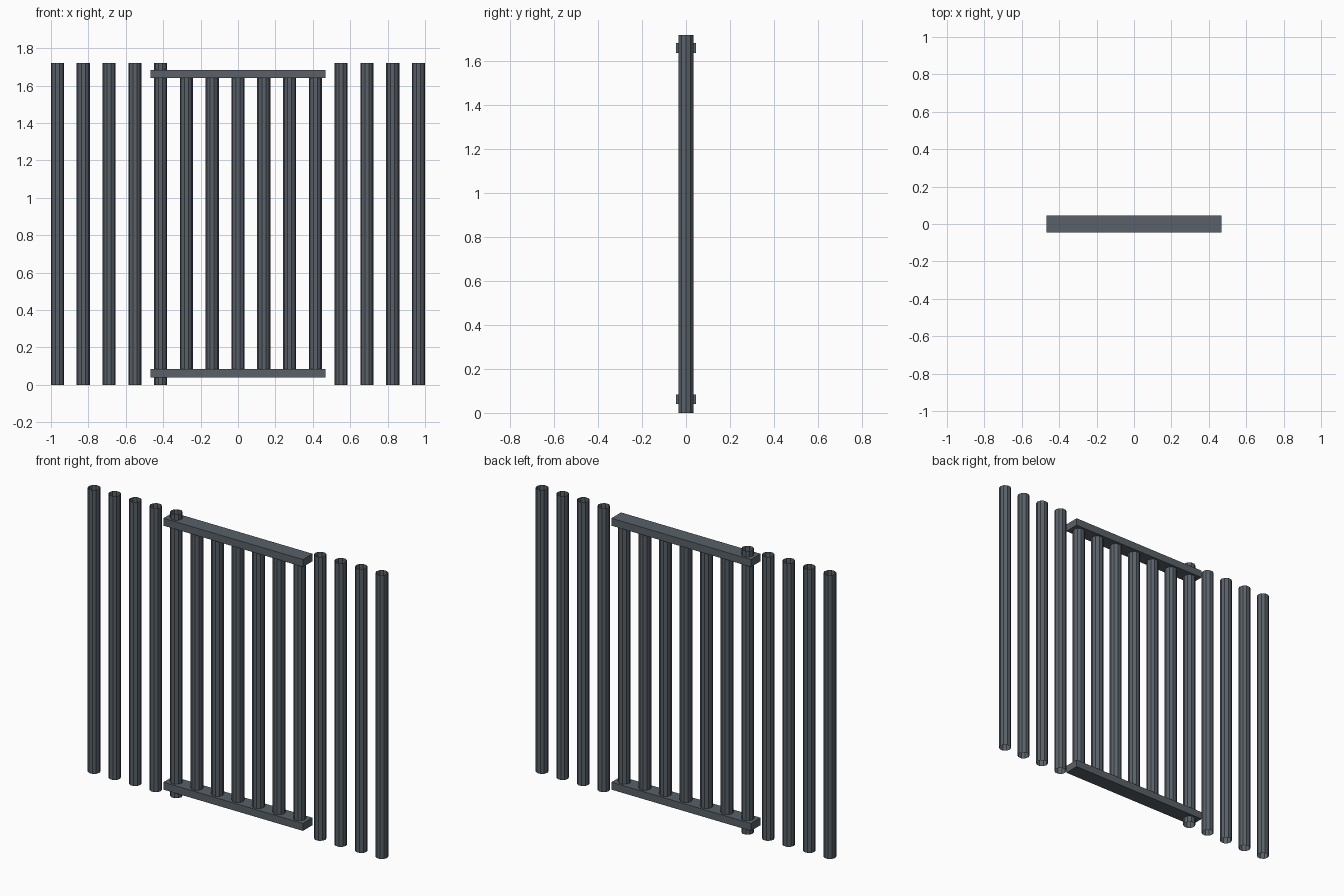
import bpy

if "Cube" in bpy.data.objects:
    bpy.data.objects.remove(bpy.data.objects["Cube"])

HEIGHT, RADIUS, COUNT = 1.72, 0.035, 15
STEP = (2 - 2 * RADIUS) / (COUNT - 1)
LOW, HIGH = 0.062, HEIGHT - 0.058   # rail centre heights

steel = bpy.data.materials.new("dark_steel")
steel.diffuse_color = (0.10, 0.12, 0.14, 1)
steel.use_nodes = True
steel.node_tree.nodes["Principled BSDF"].inputs["Base Color"].default_value = steel.diffuse_color


def finish(name):
    ob = bpy.context.object
    ob.name = name
    ob.data.materials.append(steel)


def bar(name, x, z0, z1):
    # open-ended low-poly tube, corners pointing along x
    bpy.ops.mesh.primitive_cylinder_add(
        vertices=10, radius=RADIUS, depth=z1 - z0, end_fill_type='NOTHING',
        location=(x, 0, (z0 + z1) / 2), rotation=(0, 0, 1.5707963))
    finish(name)


def rail(name, z):
    bpy.ops.mesh.primitive_cube_add(size=1, location=(0, 0, z))
    bpy.context.object.scale = (0.936, 0.092, 0.045)
    finish(name)


# Row of bars: fixed outer bars, full-height pivot bar, shorter door bars
for i in range(COUNT):
    x = -1 + RADIUS + i * STEP
    if i < 4 or i > 10:
        bar("fixed_bar", x, 0, HEIGHT)
    elif i == 4:
        bar("door_pivot_bar", x, 0, HEIGHT)
    else:
        bar("door_bar", x, LOW, HIGH)

# Door rails
rail("door_bottom_rail", LOW)
rail("door_top_rail", HIGH)
